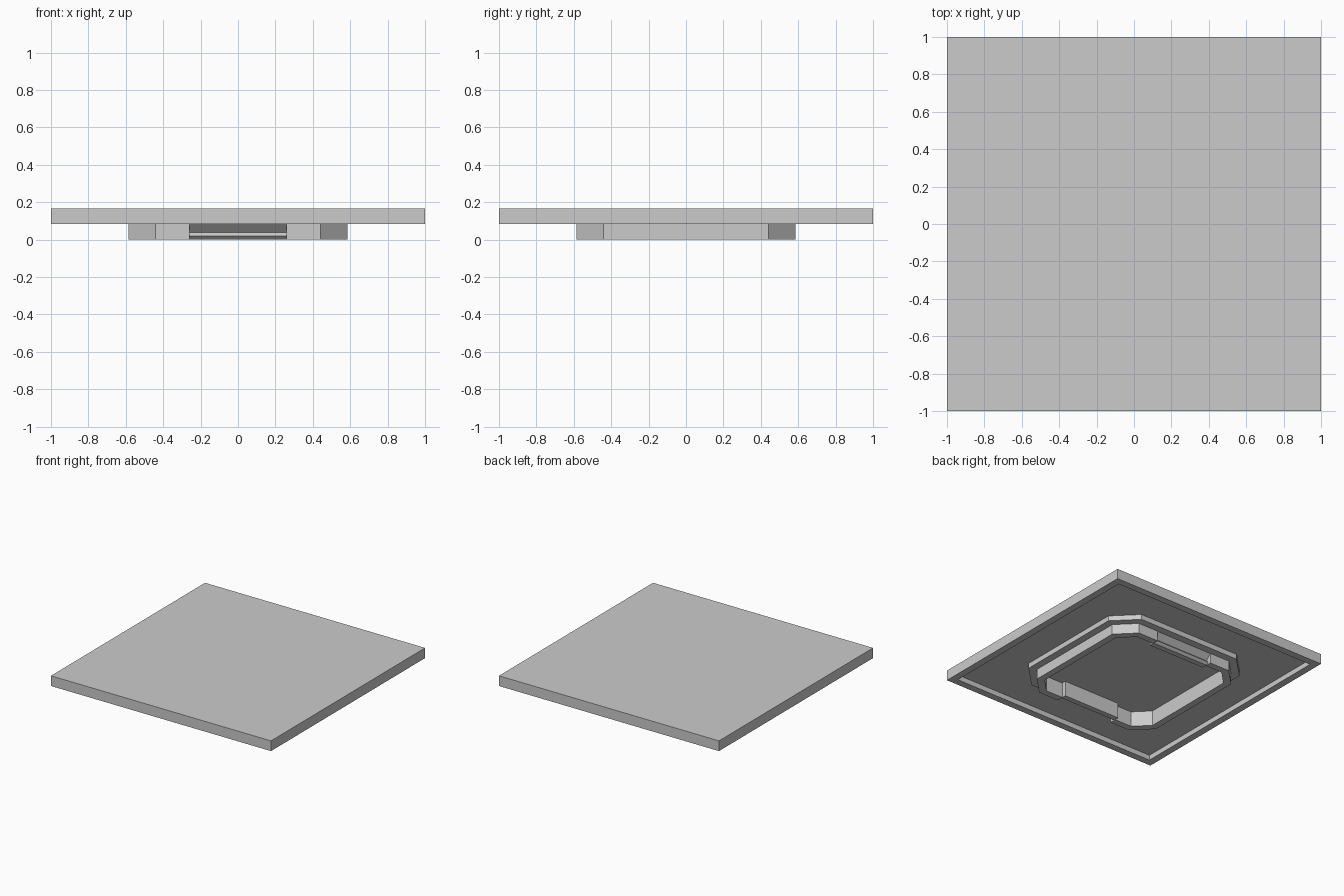
import bpy
import bmesh
from mathutils import Vector

cube = bpy.data.objects.get("Cube")
if cube:
    bpy.data.objects.remove(cube, do_unlink=True)

grey = bpy.data.materials.new("light_grey")
grey.use_nodes = True
tone = (0.6, 0.6, 0.6, 1)
grey.diffuse_color = tone
grey.node_tree.nodes["Principled BSDF"].inputs["Base Color"].default_value = tone

LEDGE = 0.083      # underside of the plate rim and of the collar
CEILING = 0.125    # recessed underside of the plate
TOP = 0.167
CLIP_HALF = 0.26   # half width of the spring clips


def add_object(name, bm, mirror=None):
    bmesh.ops.recalc_face_normals(bm, faces=bm.faces)
    mesh = bpy.data.meshes.new(name)
    bm.to_mesh(mesh)
    bm.free()
    mesh.materials.append(grey)
    obj = bpy.data.objects.new(name, mesh)
    bpy.context.collection.objects.link(obj)
    if mirror is not None:
        mod = obj.modifiers.new("mirror", 'MIRROR')
        mod.use_axis = [i == mirror for i in range(3)]
        mod.use_clip = False
        mod.use_mirror_merge = False
    return obj


def prism(name, points, depth, mirror):
    """Extrude a flat outline along a vector."""
    bm = bmesh.new()
    face = bm.faces.new([bm.verts.new(p) for p in points])
    out = bmesh.ops.extrude_face_region(bm, geom=[face], use_keep_orig=True)
    verts = [v for v in out["geom"] if isinstance(v, bmesh.types.BMVert)]
    bmesh.ops.translate(bm, verts=verts, vec=Vector(depth))
    return add_object(name, bm, mirror)


def half_ring(name, outer, inner, gap, z0, z1):
    """Left half of a chamfered square ring, mirrored to the right."""
    def side(r, c):
        return [(gap, -r, z0), (c, -r, z0), (r, -c, z0),
                (r, c, z0), (c, r, z0), (gap, r, z0)]
    outline = side(*outer) + side(*inner)[::-1]
    return prism(name, outline, (0, 0, z1 - z0), 0)


# Square plate with a shallow recess underneath
bm = bmesh.new()
bmesh.ops.create_cube(bm, size=1)
bmesh.ops.scale(bm, vec=(2, 2, TOP - LEDGE), verts=bm.verts)
bmesh.ops.translate(bm, vec=(0, 0, (TOP + LEDGE) / 2), verts=bm.verts)
bm.faces.ensure_lookup_table()
bottom = min(bm.faces, key=lambda f: f.calc_center_median().z)
bmesh.ops.inset_region(bm, faces=[bottom], thickness=0.083)
out = bmesh.ops.extrude_face_region(bm, geom=[bottom])
bmesh.ops.translate(bm, vec=(0, 0, CEILING - LEDGE),
                    verts=[v for v in out["geom"] if isinstance(v, bmesh.types.BMVert)])
if bottom.is_valid:
    bmesh.ops.delete(bm, geom=[bottom], context='FACES_ONLY')
add_object("plate", bm)

# Wide collar, then the two C-shaped walls hanging below it
half_ring("collar", (0.645, 0.467), (0.53, 0.415), 0, LEDGE, CEILING)
half_ring("side_wall", (0.585, 0.442), (0.53, 0.415), CLIP_HALF, 0, LEDGE)

# Snap clips filling the front and back gaps, with a catch ridge
profile = [(0.495, 0), (0.54, 0), (0.56, 0.019), (0.54, 0.038),
           (0.583, LEDGE), (0.583, CEILING), (0.495, CEILING)]
prism("snap_clip", [(-CLIP_HALF, -y, z) for y, z in profile],
      (2 * CLIP_HALF, 0, 0), 1)
